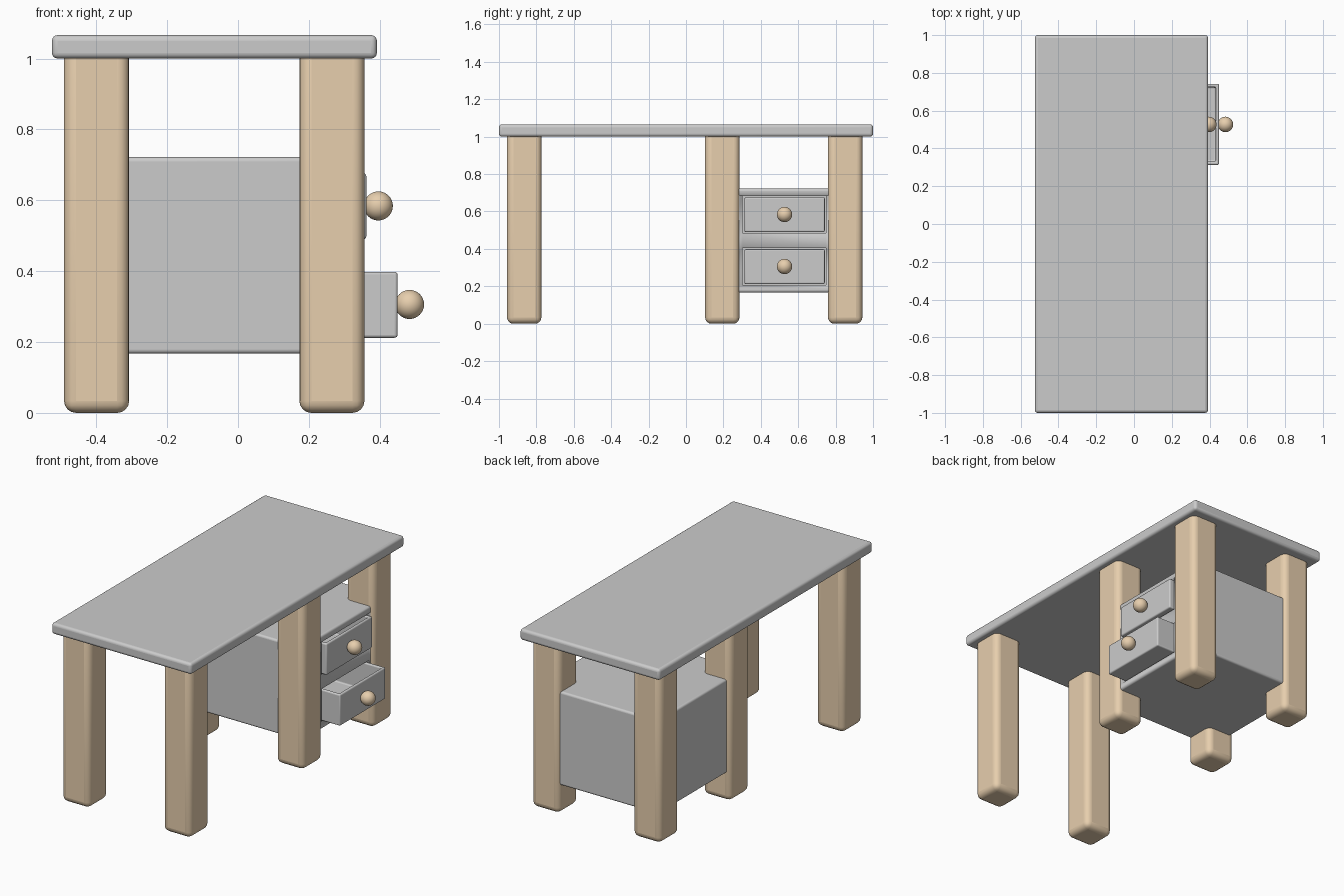
import bpy, bmesh

if "Cube" in bpy.data.objects:
    bpy.data.objects.remove(bpy.data.objects["Cube"])

wood = bpy.data.materials.new("wood")
wood.diffuse_color = (0.80, 0.62, 0.42, 1)
wood.use_nodes = True
wood.node_tree.nodes["Principled BSDF"].inputs["Base Color"].default_value = wood.diffuse_color


def finish(ob, bevel=0, material=None):
    if material:
        ob.data.materials.append(material)
    if bevel:
        m = ob.modifiers.new("bevel", 'BEVEL')
        m.width, m.segments, m.limit_method = bevel, 4, 'ANGLE'
    bpy.ops.object.select_all(action='DESELECT')
    ob.select_set(True)
    bpy.context.view_layer.objects.active = ob
    bpy.ops.object.shade_smooth_by_angle()
    return ob


def box(name, lo, hi, bevel=0, material=None, wall=0):
    """Box between two corners; a wall thickness makes it an open tray."""
    bm = bmesh.new()
    bmesh.ops.create_cube(bm, size=1)
    for v in bm.verts:
        v.co = [(a + b) / 2 + c * (b - a) for a, b, c in zip(lo, hi, v.co)]
    if wall:
        bm.normal_update()
        top = max(bm.faces, key=lambda f: f.calc_center_median().z)
        bmesh.ops.inset_region(bm, faces=[top], thickness=wall)
        inner = bmesh.ops.extrude_discrete_faces(bm, faces=[top])["faces"][0]
        bmesh.ops.translate(bm, verts=inner.verts, vec=(0, 0, wall - (hi[2] - lo[2])))
    me = bpy.data.meshes.new(name)
    bm.to_mesh(me)
    bm.free()
    ob = bpy.data.objects.new(name, me)
    bpy.context.collection.objects.link(ob)
    return finish(ob, bevel, material)


# Table top
box("table_top", (-0.525, -1, 1.0), (0.392, 1, 1.066), 0.016)

# Six legs: two columns, three rows
for side, x in (("back", -0.399), ("front", 0.265)):
    for place, y in (("left", -0.865), ("middle", 0.194), ("right", 0.851)):
        box(f"{side}_{place}_leg", (x - 0.092, y - 0.092, 0),
            (x + 0.092, y + 0.092, 1.04), 0.034, wood)

# Cabinet set between the legs
cabinet = box("cabinet", (-0.465, 0.12, 0.167), (0.335, 0.925, 0.722), 0.012)

# Drawers: opening in the cabinet, hollow tray and round knob
for name, z, front in (("upper", 0.490, 0.362), ("lower", 0.212, 0.450)):
    hole = box(f"{name}_opening_cutter", (-0.42, 0.303, z - 0.006),
               (0.5, 0.748, z + 0.194))
    hole.hide_render = True
    hole.hide_set(True)
    cut = cabinet.modifiers.new(f"{name}_opening", 'BOOLEAN')
    cut.object, cut.operation, cut.solver = hole, 'DIFFERENCE', 'EXACT'

    box(f"{name}_drawer", (front - 0.72, 0.313, z), (front, 0.742, z + 0.186),
        0.008, wall=0.025)

    bpy.ops.mesh.primitive_uv_sphere_add(segments=32, ring_count=16, radius=0.041,
                                         location=(front + 0.034, 0.527, z + 0.094))
    knob = bpy.context.object
    knob.name = f"{name}_drawer_knob"
    finish(knob, material=wood)
